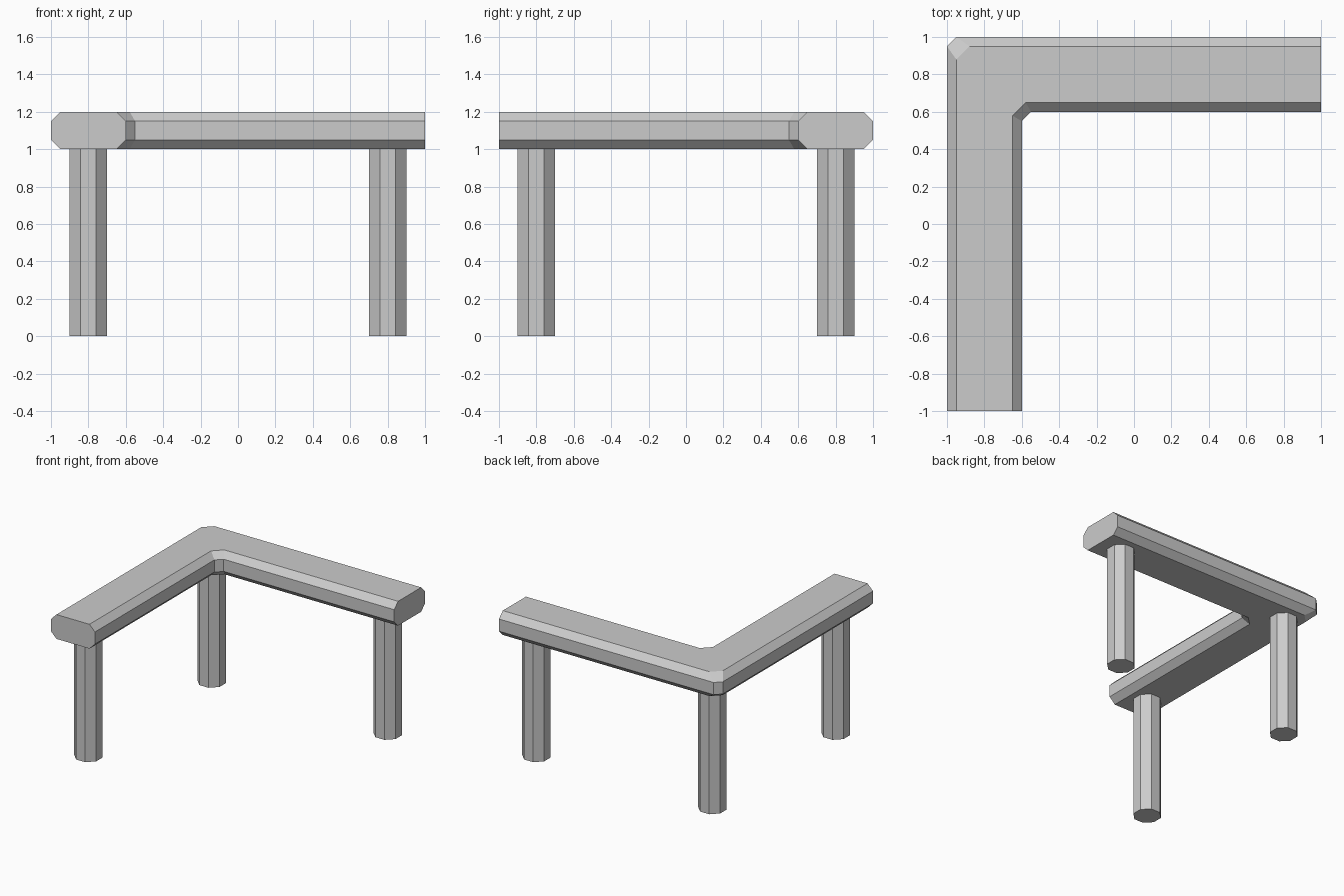
import bpy, bmesh, math

if "Cube" in bpy.data.objects:
    bpy.data.objects.remove(bpy.data.objects["Cube"])


def finish(name, bm):
    bmesh.ops.recalc_face_normals(bm, faces=bm.faces)
    mesh = bpy.data.meshes.new(name)
    bm.to_mesh(mesh)
    bm.free()
    obj = bpy.data.objects.new(name, mesh)
    bpy.context.collection.objects.link(obj)
    return obj


def outline(inset, cut):
    """L-shaped outline, long edges moved in by inset, both corners cut off."""
    o, i = 1 - inset, 0.6 + inset
    return [(-o, -1), (-o, o - cut), (-o + cut, o), (1, o),
            (1, i), (-i + cut, i), (-i, i - cut), (-i, -1)]


# L-shaped top with chamfered long edges and corners
bm = bmesh.new()
narrow = outline(0.05, 0.05 * math.sqrt(2))
wide = outline(0.0, 0.05)
rings = [[bm.verts.new((x, y, z)) for x, y in pts]
         for pts, z in ((narrow, 1.0), (wide, 1.05), (wide, 1.15), (narrow, 1.2))]
for low, high in zip(rings, rings[1:]):
    for k in (0, 1, 2, 4, 5, 6):
        n = k + 1
        bm.faces.new((low[k], low[n], high[n], high[k]))
bm.faces.new(rings[0][::-1])
bm.faces.new(rings[-1])
# flat octagonal end faces
for a, b in ((3, 4), (7, 0)):
    bm.faces.new([r[a] for r in rings] + [r[b] for r in reversed(rings)])
finish("bench_top", bm)

# Octagonal legs, 0.2 across the flats, a flat side facing each axis
for name, x, y in (("front_leg", -0.8, -0.8), ("corner_leg", -0.8, 0.8), ("right_leg", 0.8, 0.8)):
    bm = bmesh.new()
    r = 0.1 / math.cos(math.pi / 8)
    bmesh.ops.create_cone(bm, cap_ends=True, segments=8, radius1=r, radius2=r, depth=1.0)
    leg = finish(name, bm)
    leg.location = (x, y, 0.5)
    leg.rotation_euler.z = math.pi / 8
